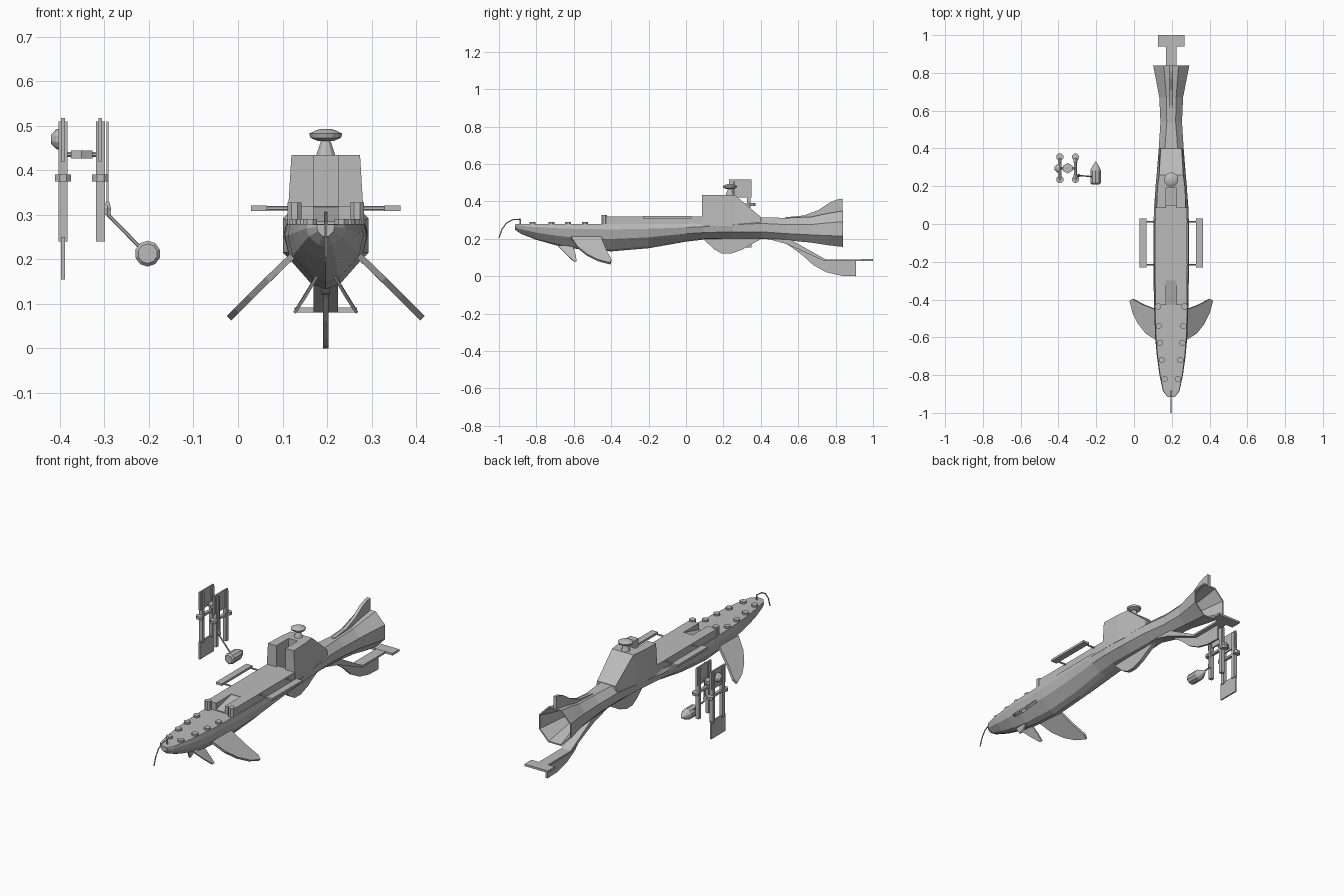
import bpy, bmesh, math
from mathutils import Vector

cube = bpy.data.objects.get("Cube")
if cube:
    bpy.data.objects.remove(cube)

CX = 0.197  # centre line of the ship

grey = bpy.data.materials.new("hull_grey")
grey.use_nodes = True
grey.diffuse_color = (0.5, 0.5, 0.5, 1)
grey.node_tree.nodes["Principled BSDF"].inputs["Base Color"].default_value = (0.5, 0.5, 0.5, 1)


def finish(name, bm):
    bmesh.ops.recalc_face_normals(bm, faces=bm.faces)
    mesh = bpy.data.meshes.new(name)
    bm.to_mesh(mesh)
    bm.free()
    mesh.materials.append(grey)
    ob = bpy.data.objects.new(name, mesh)
    bpy.context.collection.objects.link(ob)
    return ob


def loft(name, rings):
    """Skin a list of equal closed rings and cap both ends."""
    bm = bmesh.new()
    vs = [[bm.verts.new(p) for p in r] for r in rings]
    n = len(rings[0])
    for a, b in zip(vs, vs[1:]):
        for i in range(n):
            j = (i + 1) % n
            bm.faces.new((a[i], a[j], b[j], b[i]))
    bm.faces.new(vs[0])
    bm.faces.new(vs[-1])
    return finish(name, bm)


def slab(name, pts, thick):
    """Flat outline thickened evenly along a vector."""
    h = Vector(thick) / 2
    return loft(name, [[Vector(p) - h for p in pts], [Vector(p) + h for p in pts]])


def box(name, x0, x1, y0, y1, z0, z1):
    ring = [(x0, y0), (x1, y0), (x1, y1), (x0, y1)]
    return loft(name, [[(x, y, z) for x, y in ring] for z in (z0, z1)])


def turned(name, start, end, profile, sides=10):
    """Round part: profile holds (fraction along the axis, radius)."""
    a, b = Vector(start), Vector(end)
    q = (b - a).to_track_quat('Z', 'Y')
    rings = []
    for f, r in profile:
        c = a.lerp(b, f)
        rings.append([c + q @ Vector((r * math.cos(t), r * math.sin(t), 0))
                      for t in (2 * math.pi * (i + .5) / sides for i in range(sides))])
    return loft(name, rings)


def rod(name, start, end, r, sides=8):
    return turned(name, start, end, [(0, r), (1, r)], sides)


# Hull: faceted boat section blending into an octagonal exhaust funnel
BOAT = [(.94, 0), (1, .2), (.87, .55), (.35, .92), (0, 1)]
FUNNEL = [(.41, 0), (1, .3), (1, .7), (.41, 1), (0, 1)]


def section(y, w, zt, zb, k):
    half = [(w * (a[0] * (1 - k) + b[0] * k), zt + (zb - zt) * (a[1] * (1 - k) + b[1] * k))
            for a, b in zip(BOAT, FUNNEL)]
    return [(CX + x, y, z) for x, z in half] + [(CX - x, y, z) for x, z in half[-2::-1]]


stations = [(-.915, .02, .278, .25, 0), (-.885, .044, .28, .228, 0), (-.8, .062, .28, .195, 0),
            (-.7, .076, .28, .167, 0), (-.6, .085, .28, .148, 0), (-.4, .092, .28, .133, 0),
            (-.2, .094, .28, .15, 0), (0, .094, .28, .185, 0), (.1, .09, .285, .197, .2),
            (.25, .078, .3, .2, .5), (.4, .066, .315, .2, .8), (.54, .057, .312, .192, 1),
            (.67, .063, .318, .18, 1), (.76, .08, .337, .166, 1), (.84, .096, .35, .157, 1),
            (.84, .089, .343, .164, 1), (.68, .045, .3, .21, 1)]
loft("hull", [section(*s) for s in stations])

# Raised deck with a ramp notch in its front
box("upper_deck", CX - .083, CX + .083, -.3, .1, .27, .32)
slab("deck_ramp", [(CX, -.43, .275), (CX, -.3, .275), (CX, -.3, .318), (CX, -.43, .285)], (.054, 0, 0))

# Tower: sloped rear body plus two front blocks with a slot between
def tower_ring(y, wb, wt, z):
    return [(CX - wb, y, .27), (CX + wb, y, .27), (CX + wt, y, z), (CX - wt, y, z)]


loft("tower_rear", [tower_ring(.19, .084, .073, .435), tower_ring(.26, .077, .064, .435),
                    tower_ring(.4, .064, .055, .317)])

for s, side in ((1, "left"), (-1, "right")):
    def X(d):
        return CX + s * d

    loft("tower_block_" + side, [[(X(.027), y, .27), (X(wb), y, .27), (X(wt), y, .435), (X(.027), y, .435)]
                                 for y, wb, wt in ((.085, .087, .077), (.19, .084, .073))])
    box("deck_shoulder_" + side, X(.027), X(.083), -.43, -.3, .27, .32)
    rod("deck_post_" + side, (X(.07), -.437, .27), (X(.07), -.437, .328), .017)
    # Small caps along the deck edge
    for y, d in ((-.82, .035), (-.72, .05), (-.63, .06), (-.54, .066)):
        rod("deck_cap_" + side, (X(d), y, .275), (X(d), y, .291), .017)
    # Side rails on struts
    box("side_rail_" + side, X(.132), X(.168), -.23, .03, .309, .321)
    for y in (-.215, .012):
        rod("rail_strut_" + side, (X(.07), y, .315), (X(.14), y, .315), .005, 6)
    # Swept lower fins
    slab("large_fin_" + side, [(X(.075), -.615, .208), (X(.13), -.58, .155), (X(.17), -.53, .115),
                               (X(.2), -.47, .085), (X(.217), -.405, .068), (X(.2), -.398, .085),
                               (X(.15), -.425, .135), (X(.075), -.455, .208)], (s * .01, 0, .01))
    slab("small_fin_" + side, [(X(.02), -.685, .162), (X(.046), -.64, .117), (X(.07), -.6, .08),
                               (X(.07), -.585, .08), (X(.046), -.59, .117), (X(.02), -.605, .162)],
         (s * .006, 0, .004))

# Round mast top
turned("mast_cone", (CX, .235, .43), (CX, .235, .475), [(0, .024), (1, .008)])
turned("mast_disc", (CX, .235, .466), (CX, .235, .493),
       [(0, .018), (.25, .035), (.6, .038), (.85, .025), (1, .012)], 14)

# Tail fin, keel fins and tail plate
slab("tail_fin", [(CX, .53, .3), (CX, .53, .315), (CX, .63, .325), (CX, .71, .355), (CX, .77, .395),
                  (CX, .81, .411), (CX, .838, .415), (CX, .838, .345), (CX, .67, .31)], (.018, 0, 0))
slab("belly_fin", [(CX, .08, .21), (CX, .15, .145), (CX, .19, .122), (CX, .24, .121), (CX, .3, .142),
                   (CX, .34, .165), (CX, .42, .21)], (.02, 0, 0))
slab("tail_boom", [(CX, .4, .21), (CX, .54, .172), (CX, .74, .081), (CX, .96, .081),
                   (CX, .96, .091), (CX, .745, .091), (CX, .56, .195)], (.056, 0, 0))
box("tail_plate", CX - .07, CX + .07, .94, 1, .081, .092)
slab("keel_fin", [(CX, .54, .172), (CX, .62, .115), (CX, .68, .06), (CX, .75, .022), (CX, .83, .003),
                  (CX, .91, 0), (CX, .91, .083), (CX, .74, .083)], (.012, 0, 0))

# Drooping nose whisker
whisker = [(-.9, .27), (-.885, .305), (-.925, .303), (-.96, .285), (-.985, .25), (-1, .205)]
for (y0, z0), (y1, z1) in zip(whisker[1:], whisker[2:]):
    rod("nose_whisker", (CX, y0, z0), (CX, y1, z1), .003, 6)
rod("whisker_root", (CX, -.885, .275), (CX, -.885, .306), .004, 6)

# Separate satellite: two post frames with pads
for x in (-.393, -.309):
    for y in (.252, .336):
        box("frame_post", x - .01, x + .01, y - .01, y + .01, .24, .51)
    for y in (.236, .354):
        rod("frame_pad", (x, y, .375), (x, y, .391), .02)
    box("frame_beam", x - .008, x + .008, .236, .354, .377, .389)
    box("upper_panel", x - .004, x + .004, .23, .35, .42, .518)
box("lower_panel", -.397, -.389, .23, .35, .155, .25)
rod("cross_tube", (-.393, .295, .436), (-.309, .295, .436), .006)
rod("cross_drum", (-.37, .295, .436), (-.335, .295, .436), .009)
rod("core_drum", (-.351, .295, .427), (-.351, .295, .445), .028, 6)
turned("side_dish", (-.397, .295, .47), (-.42, .295, .47), [(0, .025), (.5, .022), (1, .01)])

# Arm and pod hanging from the satellite
slab("arm_blade", [(-.293, .25, .3), (-.293, .265, .3), (-.293, .26, .51), (-.293, .255, .51)], (.005, 0, 0))
turned("arm_joint", (-.293, .257, .3), (-.293, .257, .33), [(0, .007), (.5, .009), (1, .004)], 6)
rod("pod_arm", (-.293, .257, .302), (-.215, .25, .222), .004, 6)
turned("pod", (-.203, .21, .213), (-.203, .33, .213),
       [(0, .022), (.06, .029), (.62, .029), (.8, .018), (1, .003)])
